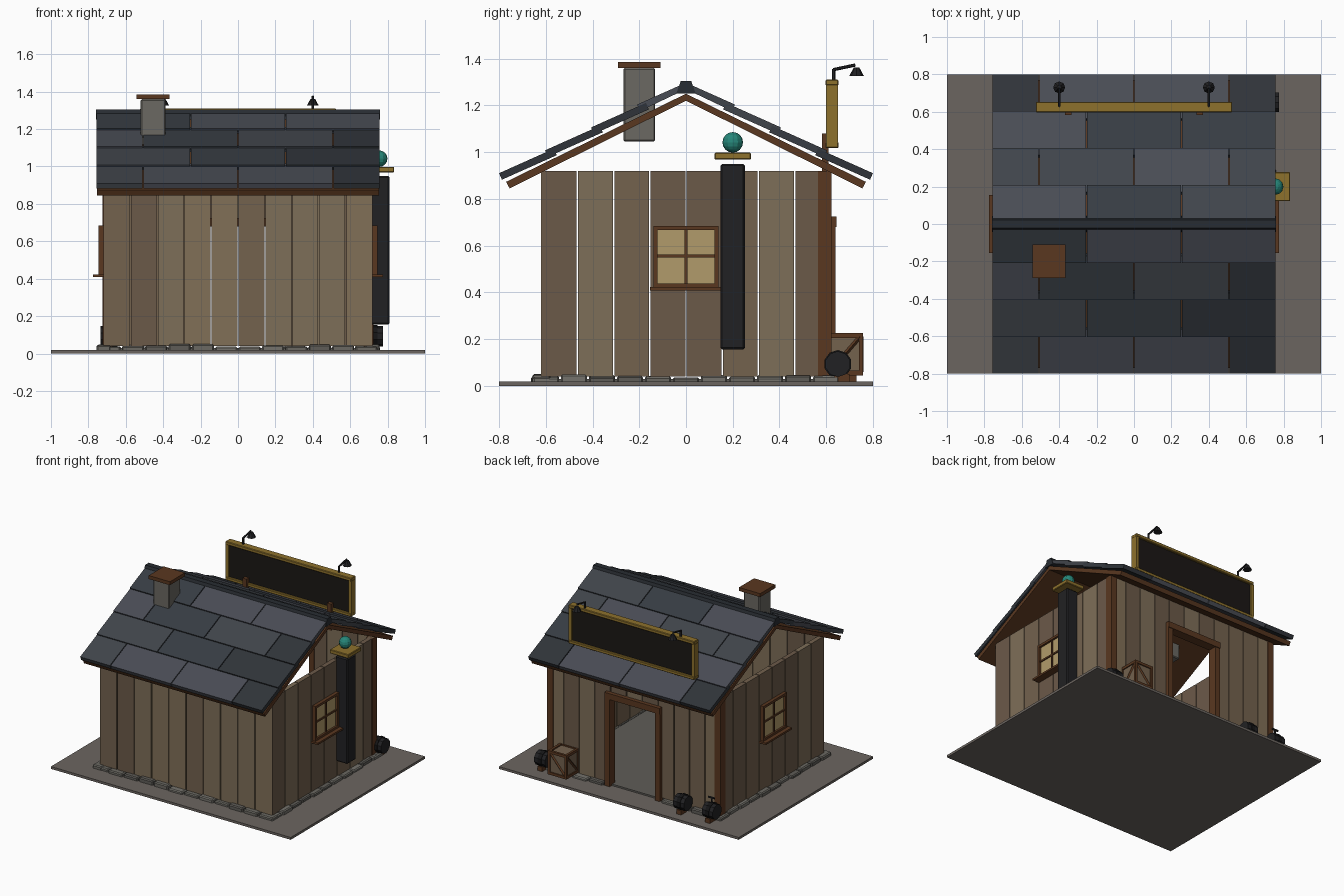
import bpy, bmesh, math, random
from mathutils import Vector

if "Cube" in bpy.data.objects:
    bpy.data.objects.remove(bpy.data.objects["Cube"])

random.seed(4)
MATS = {}


def mat(hexcol):
    if hexcol not in MATS:
        m = bpy.data.materials.new("paint_" + hexcol)
        rgb = [(int(hexcol[i:i + 2], 16) / 255) ** 2.2 for i in (0, 2, 4)]
        m.diffuse_color = (*rgb, 1)
        m.use_nodes = True
        m.node_tree.nodes["Principled BSDF"].inputs["Base Color"].default_value = m.diffuse_color
        MATS[hexcol] = m
    return MATS[hexcol]


def finish(name, bm, col, bevel=0):
    bmesh.ops.recalc_face_normals(bm, faces=bm.faces)
    me = bpy.data.meshes.new(name)
    bm.to_mesh(me)
    bm.free()
    ob = bpy.data.objects.new(name, me)
    bpy.context.collection.objects.link(ob)
    me.materials.append(mat(col))
    if bevel:
        b = ob.modifiers.new("bevel", "BEVEL")
        b.width, b.segments = bevel, 1
    return ob


def box(name, x, y, z, col, bevel=0):
    """Box from (min, max) ranges on each axis."""
    bm = bmesh.new()
    bmesh.ops.create_cube(bm, size=1)
    for v in bm.verts:
        v.co = [(r[0] + r[1]) / 2 + c * abs(r[1] - r[0]) for c, r in zip(v.co, (x, y, z))]
    return finish(name, bm, col, bevel)


def prism(name, pts, x0, x1, col):
    """Profile in the y-z plane extruded along x."""
    bm = bmesh.new()
    f = bm.faces.new([bm.verts.new((x0, y, z)) for y, z in pts])
    g = bmesh.ops.extrude_face_region(bm, geom=[f])
    bmesh.ops.translate(bm, vec=(x1 - x0, 0, 0),
                        verts=[v for v in g["geom"] if isinstance(v, bmesh.types.BMVert)])
    return finish(name, bm, col)


def rod(name, a, b, r0, r1, col, n=8):
    """Cylinder or cone between two points."""
    a, b = Vector(a), Vector(b)
    bm = bmesh.new()
    bmesh.ops.create_cone(bm, cap_ends=True, segments=n, radius1=r0, radius2=r1, depth=(b - a).length)
    ob = finish(name, bm, col)
    ob.location = (a + b) / 2
    ob.rotation_euler = (b - a).to_track_quat("Z", "Y").to_euler()
    return ob


PLANKS = ["7d6e59", "73624f", "6b5a4a", "806f58"]
SLATE = ["33373c", "3a3f45", "42464c", "4a4d55"]
STONE = ["6a6862", "5f5d58", "74726c"]
BROWN, GOLD, BLACK, CREAM = "5a3a25", "8c7030", "262628", "b09a6a"
pick = random.choice
G = 0.003

# ground and floor
box("ground_slab", (-1, 1), (-.8, .8), (0, .018), "6b6560")
box("floor", (-.71, .71), (-.61, .61), (.005, .03), "5f5d58")

# front and side plank walls
w = 1.44 / 10
for i in range(10):
    x = -.72 + i * w
    box("front_plank", (x + G, x + w - G), (-.62, -.59), (.04, .92), pick(PLANKS))
w = 1.24 / 8
for s in (1, -1):
    for i in range(8):
        y = -.62 + i * w
        box("side_plank", (s * .685, s * .72), (y + G, y + w - G), (.04, .92), pick(PLANKS))

# back wall with doorway, door frame and corner posts
w = .52 / 4
for s in (1, -1):
    for i in range(4):
        x = .2 + i * w
        box("back_plank", (s * (x + G), s * (x + w - G)), (.585, .615), (.04, .92), pick(PLANKS))
    box("door_jamb", (s * .19, s * .23), (.575, .64), (.02, .72), BROWN)
    box("corner_post", (s * .675, s * .725), (.565, .622), (.03, .92), BROWN)
for i in range(3):
    x = -.2 + i * .4 / 3
    box("lintel_plank", (x + G, x + .4 / 3 - G), (.585, .615), (.7, .92), pick(PLANKS))
box("door_header", (-.23, .23), (.575, .645), (.68, .725), BROWN)

# foundation stones around the walls
def stones(lo, hi, place):
    n = round((hi - lo) / .125)
    step = (hi - lo) / n
    for i in range(n):
        a = lo + i * step
        place((a + .004, a + step - .004), random.uniform(.035, .05), random.uniform(-.008, .008))

for s in (1, -1):
    stones(-.66, .66, lambda r, h, d: box("foundation_stone", (s * .68, s * (.75 + d)), r, (.005, h), pick(STONE), .007))
stones(-.75, .75, lambda r, h, d: box("foundation_stone", r, (-.655 + d, -.58), (.005, h), pick(STONE), .007))
for lo, hi in ((-.75, -.24), (.24, .75)):
    stones(lo, hi, lambda r, h, d: box("foundation_stone", r, (.58, .65 + d), (.005, h), pick(STONE), .007))

# roof boards and overlapping slate rows
for s in (1, -1):
    prism("roof_board", [(0, 1.22), (s * .755, .845), (s * .77, .873), (0, 1.25)], -.755, .755, BROWN)
    for k in range(4):
        y0, z0 = .8 - .197 * k, .91 + .098 * k
        y1 = max(y0 - .235, 0)
        z1 = z0 + (y0 - y1) * .447
        joints = [-.76, -.507, 0, .507, .76] if k % 2 == 0 else [-.76, -.253, .253, .76]
        for a, b in zip(joints, joints[1:]):
            prism("roof_slate", [(s * y0, z0), (s * y1, z1), (s * max(y1 - .012, 0), z1 - .028),
                                 (s * (y0 - .012), z0 - .028)], a + G, b - G, pick(SLATE))
prism("ridge_cap", [(-.042, 1.25), (.042, 1.25), (.022, 1.305), (-.022, 1.305)], -.76, .76, "2c3035")

# chimney
box("chimney", (-.52, -.388), (-.268, -.132), (1.045, 1.36), "6a6862", .006)
box("chimney_cap", (-.542, -.365), (-.29, -.11), (1.36, 1.386), BROWN)

# side windows
for s in (1, -1):
    box("window_pane", (s * .715, s * .73), (-.13, .13), (.425, .675), CREAM)
    for t in (1, -1):
        box("window_stile", (s * .715, s * .745), (t * .122, t * .14), (.42, .685), BROWN)
    box("window_top", (s * .715, s * .745), (-.14, .14), (.667, .685), BROWN)
    box("window_bottom", (s * .715, s * .745), (-.14, .14), (.42, .438), BROWN)
    box("window_mullion", (s * .715, s * .738), (-.006, .006), (.43, .675), BROWN)
    box("window_crossbar", (s * .715, s * .738), (-.13, .13), (.55, .562), BROWN)
    box("window_sill", (s * .715, s * .775), (-.155, .155), (.408, .422), BROWN)

# dark pillar with gilded cap and orb
box("pillar", (.71, .81), (.147, .253), (.155, .95), BLACK, .008)
box("pillar_cap", (.68, .835), (.122, .278), (.968, .998), GOLD, .004)
bm = bmesh.new()
bmesh.ops.create_uvsphere(bm, u_segments=12, v_segments=8, radius=.044)
finish("orb", bm, "2a8578").location = (.755, .2, 1.042)

# sign board, its posts and lamps
box("sign_panel", (-.51, .51), (.612, .638), (1.035, 1.295), "201d1b")
box("sign_frame_top", (-.525, .525), (.597, .653), (1.285, 1.31), GOLD, .004)
box("sign_frame_bottom", (-.525, .525), (.597, .653), (1.018, 1.043), GOLD, .004)
for s in (1, -1):
    box("sign_frame_side", (s * .5, s * .525), (.6, .65), (1.04, 1.287), GOLD)
    box("sign_post", (s * .335, s * .37), (.582, .61), (.88, 1.08), BROWN)
    x = s * .4
    rod("lamp_stem", (x, .632, 1.3), (x, .632, 1.355), .008, .008, BLACK, 6)
    rod("lamp_arm", (x, .63, 1.353), (x, .725, 1.373), .007, .007, BLACK, 6)
    rod("lamp_shade", (x, .73, 1.325), (x, .73, 1.362), .032, .012, BLACK)

# crate with edge slats and diagonal braces
cx, cy, cz, h = .545, .68, .135, .078
box("crate", (cx - .07, cx + .07), (cy - .07, cy + .07), (cz - .08, cz + .08), "73624f")
for a in (1, -1):
    for b in (1, -1):
        ex, ey = sorted((cx + a * h, cx + a * .06)), sorted((cy + b * h, cy + b * .06))
        box("crate_post", ex, ey, (.048, .225), BROWN)
        ez = (cz + a * .09, cz + a * .07)
        box("crate_rail_x", (cx - h, cx + h), ey, ez, BROWN)
        box("crate_rail_y", (cx + b * h, cx + b * .06), (cy - h, cy + h), ez, BROWN)
    rod("crate_brace", (cx - .065, cy + a * .07, .06), (cx + .065, cy + a * .07, .21), .009, .009, BROWN, 4)
    rod("crate_brace", (cx + a * .07, cy - .065, .06), (cx + a * .07, cy + .065, .21), .009, .009, BROWN, 4)

# small dark kegs on wooden feet
for x, y in ((.73, .65), (-.45, .68), (-.69, .68)):
    rod("keg", (x - .045, y, .093), (x + .045, y, .093), .055, .055, BLACK, 10)
    rod("keg_band", (x - .015, y, .093), (x + .015, y, .093), .06, .06, "1c1c1d", 10)
    box("keg_foot", (x - .02, x + .02), (y - .015, y + .05), (.018, .05), BROWN)
rod("keg_handle", (-.69, .68, .14), (-.69, .68, .19), .006, .006, BLACK, 6)
rod("keg_grip", (-.715, .68, .19), (-.665, .68, .19), .008, .008, BLACK, 6)
